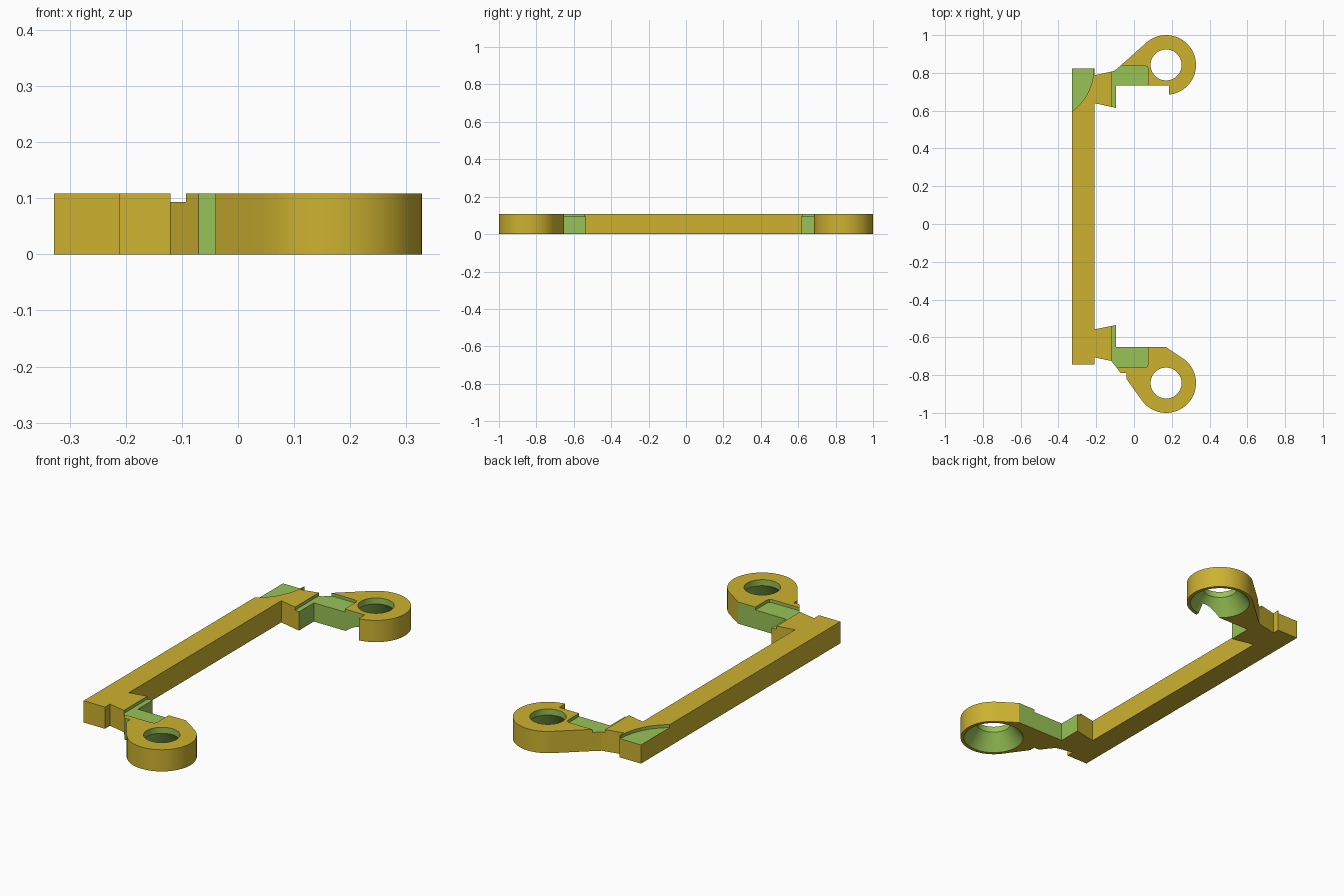
import bpy, bmesh, math

if "Cube" in bpy.data.objects:
    bpy.data.objects.remove(bpy.data.objects["Cube"])

H, FLOOR = 0.108, 0.093        # plate height, recess floor height
R, CX, CY = 0.158, 0.17, 0.842  # eyelet radius and centre


def material(name, srgb):
    m = bpy.data.materials.new(name)
    m.diffuse_color = [((c / 255 + 0.055) / 1.055) ** 2.4 for c in srgb] + [1]
    m.use_nodes = True
    m.node_tree.nodes["Principled BSDF"].inputs["Base Color"].default_value = m.diffuse_color
    return m


gold = material("gold", (205, 178, 48))
green = material("green", (152, 194, 86))


def finish(name, bm, mats):
    bmesh.ops.recalc_face_normals(bm, faces=bm.faces)
    me = bpy.data.meshes.new(name)
    bm.to_mesh(me)
    bm.free()
    for m in mats:
        me.materials.append(m)
    ob = bpy.data.objects.new(name, me)
    bpy.context.collection.objects.link(ob)
    return ob


def prism(name, pts, z0, z1, mats, green_edges=()):
    """Extruded outline; the listed outline edges get the second material."""
    bm = bmesh.new()
    lo = [bm.verts.new((x, y, z0)) for x, y in pts]
    hi = [bm.verts.new((x, y, z1)) for x, y in pts]
    bm.faces.new(lo)
    bm.faces.new(hi)
    n = len(pts)
    for i in range(n):
        j = (i + 1) % n
        f = bm.faces.new((lo[i], lo[j], hi[j], hi[i]))
        f.material_index = 1 if i in green_edges else 0
    return finish(name, bm, mats)


def revolve(name, cx, cy, profile, n=64):
    """Closed solid of revolution about a vertical axis."""
    bm = bmesh.new()
    rings = [[bm.verts.new((cx + r * math.cos(2 * math.pi * k / n),
                            cy + r * math.sin(2 * math.pi * k / n), z))
              for k in range(n)] for r, z in profile]
    for a, b in zip(rings, rings[1:]):
        for k in range(n):
            j = (k + 1) % n
            bm.faces.new((a[k], a[j], b[j], b[k]))
    bm.faces.new(rings[0])
    bm.faces.new(rings[-1])
    return finish(name, bm, [green])


def cut(ob, cutter):
    """Subtract the cutter, keeping its colour on the cut faces."""
    mod = ob.modifiers.new("cut", 'BOOLEAN')
    mod.operation, mod.solver, mod.object = 'DIFFERENCE', 'EXACT', cutter
    mod.material_mode = 'TRANSFER'
    bpy.context.view_layer.update()
    me = bpy.data.meshes.new_from_object(
        ob.evaluated_get(bpy.context.evaluated_depsgraph_get()))
    ob.modifiers.clear()
    ob.data = me
    bpy.data.objects.remove(cutter)


def arc(cx, cy, r, a0, a1, n):
    angles = [math.radians(a0 + (a1 - a0) * k / n) for k in range(n + 1)]
    return [(cx + r * math.cos(a), cy + r * math.sin(a)) for a in angles]


# Long bar with a shallow curved recess at its back end
bar = prism("bar", [(-0.328, -0.745), (-0.21, -0.745), (-0.21, 0.822),
                    (-0.328, 0.822)], 0, H, [gold, green])
cut(bar, prism("bar_recess", [(-0.49, 0.9)] + [(-0.49, 0.54)]
               + arc(-0.49, 0.82, 0.276, -75, 0, 24) + [(-0.214, 0.9)],
               FLOOR, 0.2, [green]))

# Back bracket: arm, inner corner and eyelet in one outline
back_pts = [(-0.21, 0.64), (-0.12, 0.62), (-0.095, 0.615), (-0.095, 0.732),
            (0.185, 0.732)]
back_pts += arc(CX, CY, R, -84.5, 131.8, 48)
back_pts += [(-0.075, 0.835), (-0.105, 0.81), (-0.12, 0.807), (-0.21, 0.787)]
back = prism("back_bracket", back_pts, 0, H, [gold, green], (2, 3))
cut(back, prism("back_recess", [(-0.12, 0.55), (0.075, 0.55), (0.075, 0.82),
                                (0.07, 0.833), (0.058, 0.838), (-0.12, 0.838)],
                FLOOR, 0.2, [green]))

# Front bracket
front_pts = [(-0.21, -0.706), (-0.12, -0.725), (-0.095, -0.757),
             (-0.07, -0.79), (-0.04, -0.79), (-0.04, -0.82)]
front_pts += arc(CX, -CY, R, 215.5, 416, 48)
k = len(front_pts)
front_pts += [(0.17, -0.652), (-0.095, -0.652), (-0.095, -0.535), (-0.21, -0.558)]
front = prism("front_bracket", front_pts, 0, H, [gold, green], (3, k, k + 1))
cut(front, prism("front_recess", [(-0.12, -0.5), (-0.12, -0.76), (0.058, -0.76),
                                  (0.07, -0.755), (0.075, -0.742), (0.075, -0.5)],
                 FLOOR, 0.2, [green]))

# Eyelet holes, flared wide towards the underside
for ob, y in ((back, CY), (front, -CY)):
    cut(ob, revolve("hole", CX, y, [(0.1493, -0.01), (0.082, 0.078), (0.082, 0.2)]))

for ob in (bar, back, front):
    bpy.ops.object.select_all(action='DESELECT')
    ob.select_set(True)
    bpy.context.view_layer.objects.active = ob
    bpy.ops.object.shade_smooth_by_angle(angle=math.radians(25))
